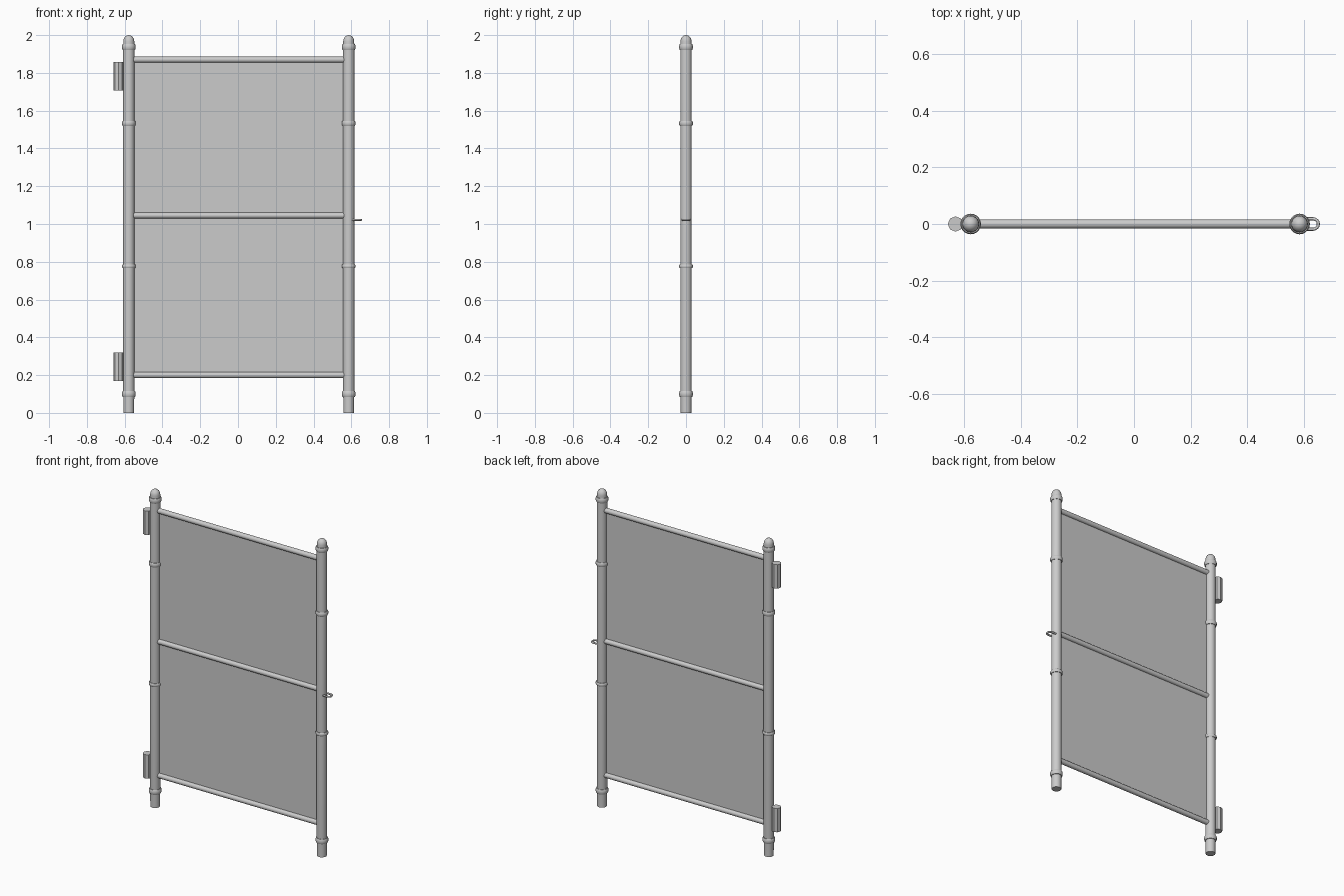
import bpy, bmesh
from math import sin, cos, pi, radians

if "Cube" in bpy.data.objects:
    bpy.data.objects.remove(bpy.data.objects["Cube"])


def finish(name, bm, smooth=True):
    bmesh.ops.recalc_face_normals(bm, faces=bm.faces)
    mesh = bpy.data.meshes.new(name)
    bm.to_mesh(mesh)
    bm.free()
    ob = bpy.data.objects.new(name, mesh)
    bpy.context.collection.objects.link(ob)
    if smooth:
        bpy.ops.object.select_all(action='DESELECT')
        ob.select_set(True)
        bpy.context.view_layer.objects.active = ob
        bpy.ops.object.shade_smooth_by_angle(angle=radians(35))
    return ob


def lathe(name, profile, x, z=0, sides=20, smooth=True, closed=False):
    """Spin an (r, z) profile about a vertical axis at x."""
    bm = bmesh.new()
    vs = [bm.verts.new((r, 0, h)) for r, h in profile]
    edges = [bm.edges.new(p) for p in zip(vs, vs[1:])]
    if closed:
        edges.append(bm.edges.new((vs[-1], vs[0])))
    bmesh.ops.spin(bm, geom=vs + edges, cent=(0, 0, 0), axis=(0, 0, 1),
                   angle=2 * pi, steps=sides)
    bmesh.ops.remove_doubles(bm, verts=bm.verts, dist=1e-5)
    ob = finish(name, bm, smooth)
    ob.location = (x, 0, z)
    return ob


XL, XR = -0.578, 0.586
R = 0.03
DOME = [(0.029 * cos(a), 1.967 + 0.033 * sin(a))
        for a in (i * pi / 12 for i in range(6))] + [(0, 2.0)]
COLLARS = ((1.937, 0.015), (1.533, 0.013), (0.776, 0.010), (0.10, 0.015))

for side, x in (("left", XL), ("right", XR)):
    # upright with domed top
    lathe(side + "_post", [(0, 0), (0.028, 0), (R - 0.001, 0.1), (R, 0.12), (R, 1.94)] + DOME, x)
    # rounded collars
    for i, (z, h) in enumerate(COLLARS):
        prof = [(0.027, -h), (0.033, -h), (0.0365, -h * 0.5),
                (0.0365, h * 0.5), (0.033, h), (0.027, h)]
        lathe(f"{side}_collar_{i + 1}", prof, x, z, closed=True)

# horizontal rails
for name, z in (("top", 1.87), ("middle", 1.045), ("bottom", 0.20)):
    r = 0.016
    rail = lathe(name + "_rail", [(0, -0.57), (r, -0.57), (r, 0.57), (0, 0.57)],
                 (XL + XR) / 2, z, sides=16)
    rail.rotation_euler = (0, pi / 2, 0)

# thin infill sheet
bm = bmesh.new()
bm.faces.new([bm.verts.new(p) for p in
              ((XL, 0, 0.20), (XR, 0, 0.20), (XR, 0, 1.87), (XL, 0, 1.87))])
finish("panel", bm, smooth=False)

# octagonal hinge barrels
for name, z0, z1 in (("upper", 1.707, 1.858), ("lower", 0.170, 0.320)):
    lathe(name + "_hinge", [(0, z0), (0.027, z0), (0.027, z1), (0, z1)],
          -0.632, sides=8, smooth=False)

# latch loop
cu = bpy.data.curves.new("latch_loop", 'CURVE')
cu.dimensions = '3D'
cu.bevel_depth = 0.0055
cu.bevel_resolution = 2
cu.use_fill_caps = True
arc = [(0.634 + 0.0185 * cos(a), 0.0185 * sin(a))
       for a in (-pi / 2 + i * pi / 8 for i in range(9))]
pts = [(0.60, -0.0185)] + arc + [(0.60, 0.0185)]
sp = cu.splines.new('POLY')
sp.points.add(len(pts) - 1)
for p, (px, py) in zip(sp.points, pts):
    p.co = (px, py, 1.022, 1)
bpy.context.collection.objects.link(bpy.data.objects.new("latch_loop", cu))
